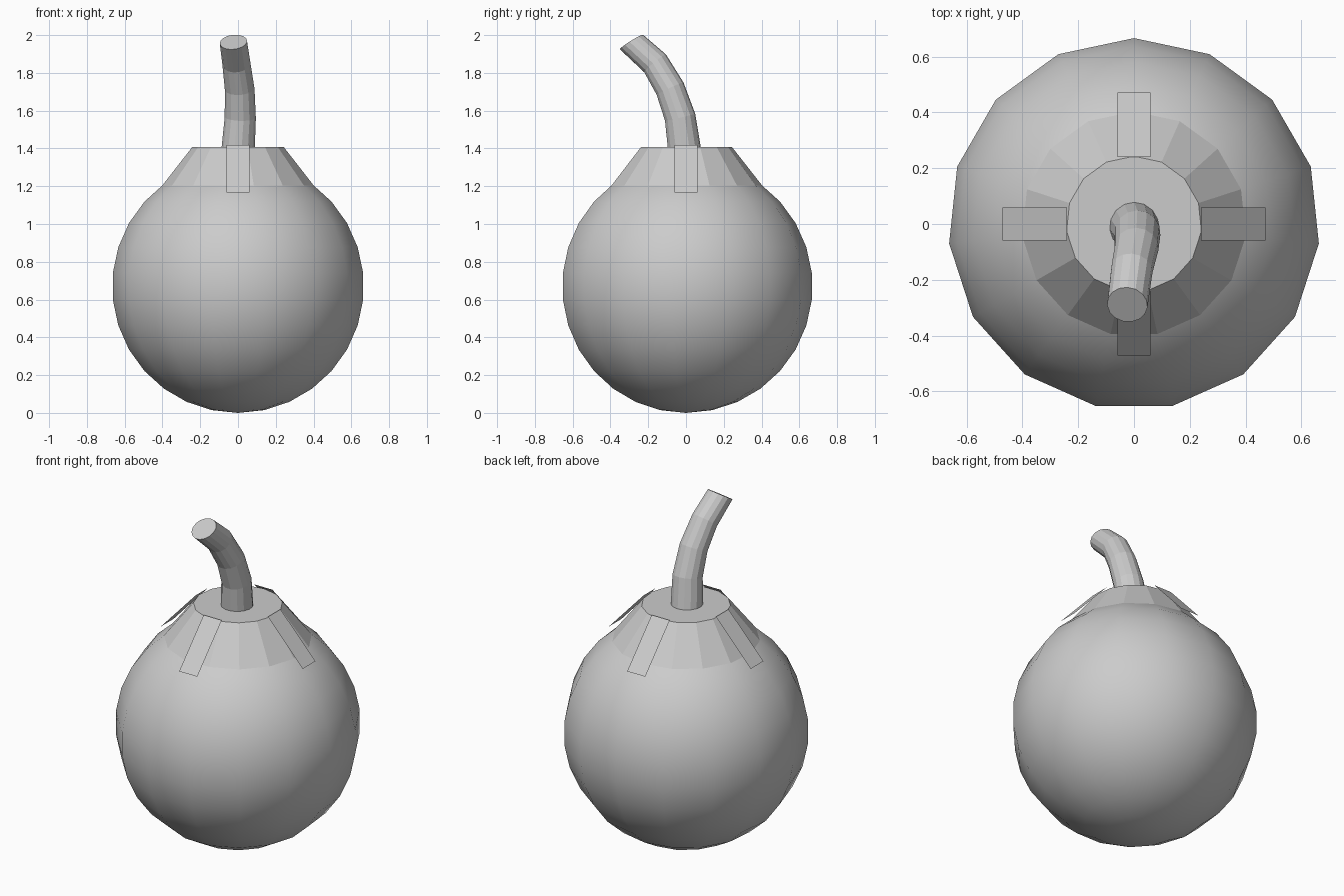
import bpy, bmesh
from math import sin, cos, pi
from mathutils import Vector

if "Cube" in bpy.data.objects:
    bpy.data.objects.remove(bpy.data.objects["Cube"])

SEG = 15


def make(name, rings, cap_start=False, cap_end=False, smooth=False):
    """Skin a list of vertex rings; one-point rings become poles."""
    bm = bmesh.new()
    loops = [[bm.verts.new(p) for p in ring] for ring in rings]
    for a, b in zip(loops, loops[1:]):
        for i in range(SEG):
            j = (i + 1) % SEG
            if len(a) == 1:
                bm.faces.new((a[0], b[i], b[j]))
            elif len(b) == 1:
                bm.faces.new((a[i], a[j], b[0]))
            else:
                bm.faces.new((a[i], a[j], b[j], b[i]))
    if cap_start:
        bm.faces.new(loops[0])
    if cap_end:
        bm.faces.new(loops[-1])
    bmesh.ops.recalc_face_normals(bm, faces=bm.faces[:])
    return finish(name, bm, smooth)


def finish(name, bm, smooth=False):
    mesh = bpy.data.meshes.new(name)
    bm.to_mesh(mesh)
    bm.free()
    for p in mesh.polygons:
        p.use_smooth = smooth
    ob = bpy.data.objects.new(name, mesh)
    bpy.context.collection.objects.link(ob)
    return ob


def ring(r, z):
    return [(r * sin(2 * pi * i / SEG), r * cos(2 * pi * i / SEG), z) for i in range(SEG)]


# Round body: 15 x 15 sphere
R = 0.67
rings = [[(0, 0, 0)]]
rings += [ring(R * sin(pi * k / SEG), R - R * cos(pi * k / SEG)) for k in range(1, SEG)]
rings += [[(0, 0, 2 * R)]]
make("body", rings, smooth=True)

# Tapered collar on top
make("collar", [ring(0.41, 1.195), ring(0.243, 1.408)], cap_start=True, cap_end=True)

# Four flat straps lying over the collar
for k, name in enumerate(("right", "back", "left", "front")):
    c, s = round(cos(k * pi / 2)), round(sin(k * pi / 2))
    bm = bmesh.new()
    pts = [(0.24, -0.06, 1.418), (0.472, -0.06, 1.168), (0.472, 0.06, 1.168), (0.24, 0.06, 1.418)]
    bm.faces.new([bm.verts.new((c * x - s * y, s * x + c * y, z)) for x, y, z in pts])
    finish("strap_" + name, bm)

# Bent, tapering fuse
path = [Vector(p) for p in ((0, -0.008, 1.39), (0.012, -0.032, 1.565), (0.009, -0.085, 1.716),
                            (-0.008, -0.164, 1.85), (-0.024, -0.289, 1.963))]
radii = [0.089, 0.083, 0.079, 0.075, 0.073]
tangents = [Vector((0, 0, 1))]
tangents += [(path[i + 1] - path[i - 1]).normalized() for i in range(1, 4)]
tangents += [Vector((-0.1, -0.53, 0.85)).normalized()]
rings = []
for p, r, t in zip(path, radii, tangents):
    u = Vector((1, 0, 0))
    u = (u - t * u.dot(t)).normalized()
    v = t.cross(u)
    rings.append([p + r * (u * sin(2 * pi * i / SEG) + v * cos(2 * pi * i / SEG)) for i in range(SEG)])
make("fuse", rings, cap_start=True, cap_end=True)
